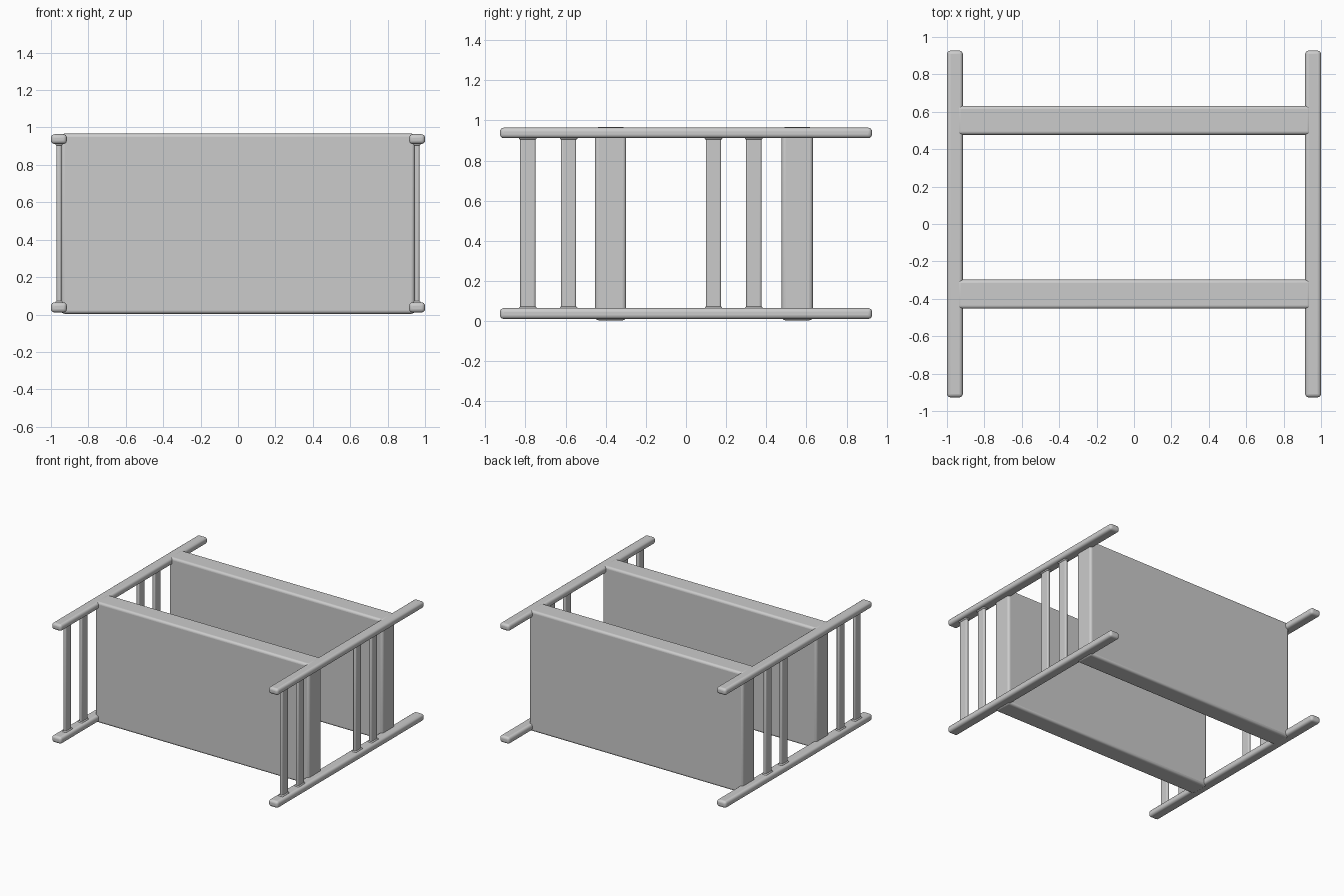
import bpy, math

if "Cube" in bpy.data.objects:
    bpy.data.objects.remove(bpy.data.objects["Cube"])


def rounded_box(name, x, y, z, radius, segments=4):
    """Box from (min, max) ranges with rounded edges."""
    bpy.ops.mesh.primitive_cube_add(size=1)
    ob = bpy.context.object
    ob.name = name
    for v in ob.data.vertices:
        v.co = [r[0] + (c + 0.5) * (r[1] - r[0]) for c, r in zip(v.co, (x, y, z))]
    bev = ob.modifiers.new("rounding", 'BEVEL')
    bev.width = radius
    bev.segments = segments
    bpy.ops.object.shade_smooth_by_angle(angle=math.radians(35))
    return ob


# Two large upright boards
for name, y in (("front_board", (-0.453, -0.298)), ("back_board", (0.477, 0.632))):
    rounded_box(name, (-0.945, 0.945), y, (0.004, 0.967), 0.018)

# Side frames: long rails and flat slats
slats = (-0.788, -0.585, 0.137, 0.338)
for side, s in (("left", -1), ("right", 1)):
    def span(a, b):
        return sorted((s * a, s * b))

    for level, z in (("lower", (0.011, 0.065)), ("upper", (0.912, 0.964))):
        rounded_box(f"{side}_{level}_rail", span(0.915, 1.0), (-0.927, 0.927), z, 0.019)

    for i, y in enumerate(slats):
        rounded_box(f"{side}_slat_{i + 1}", span(0.944, 0.970),
                    (y - 0.038, y + 0.038), (0.035, 0.94), 0.009, 3)

        # Small flared feet where slats meet the rails
        for end, z in (("lower", (0.05, 0.073)), ("upper", (0.904, 0.93))):
            rounded_box(f"{side}_slat_{i + 1}_{end}_foot", span(0.937, 0.977),
                        (y - 0.044, y + 0.044), z, 0.008, 3)
